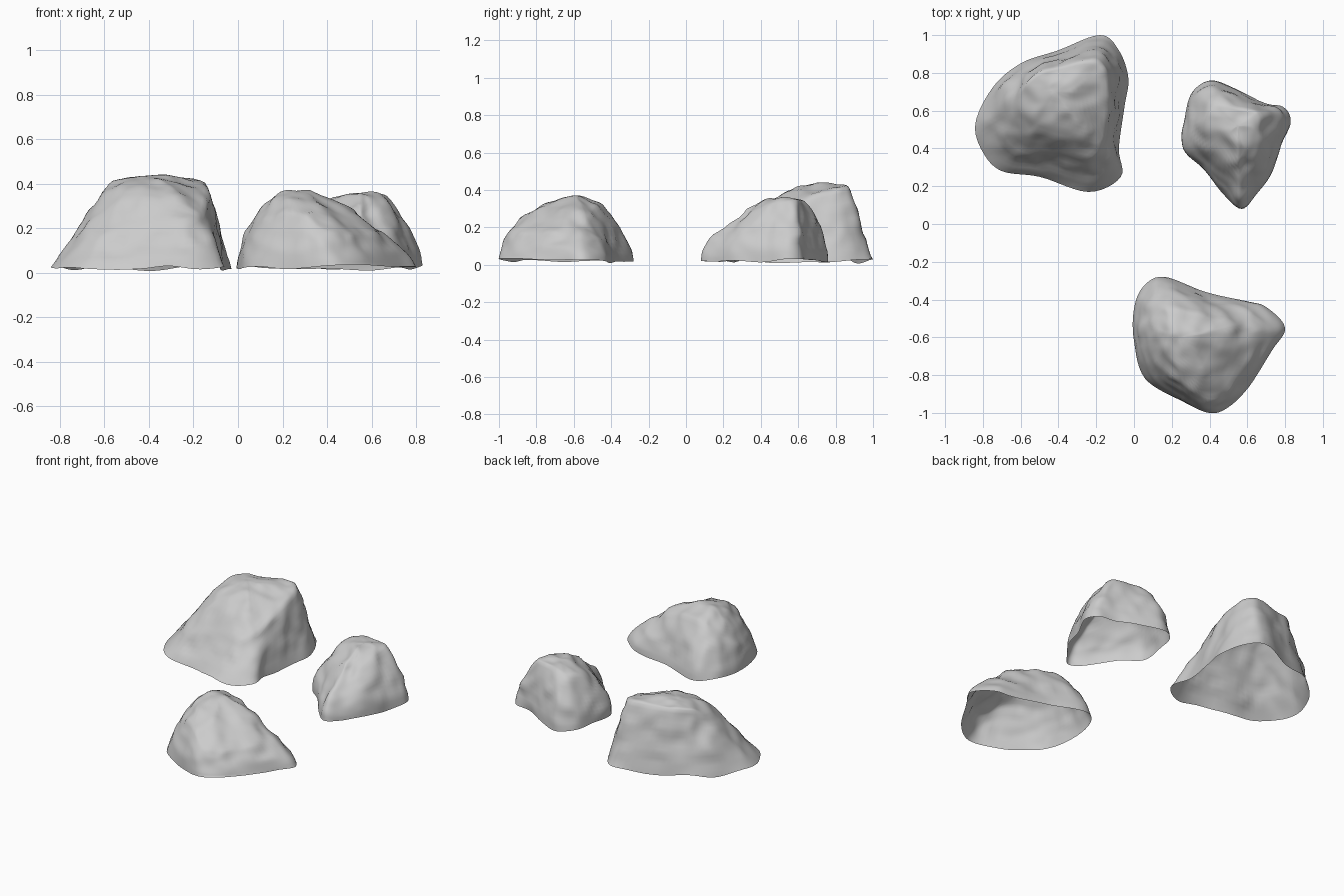
import bpy, bmesh, math
from mathutils import Vector, noise

if "Cube" in bpy.data.objects:
    bpy.data.objects.remove(bpy.data.objects["Cube"])

SUB, SIDE, CAP = 6, 14, 14   # samples per outline span, rings up the flank, rings over the top


def closed_spline(pts):
    """Resample a closed outline with a Catmull-Rom curve."""
    n, out = len(pts), []
    for i in range(n):
        a, b, c, d = (Vector(pts[(i + k) % n]) for k in (-1, 0, 1, 2))
        for s in range(SUB):
            t = s / SUB
            out.append(0.5 * (2 * b + (c - a) * t + (2 * a - 5 * b + 4 * c - d) * t * t
                              + (3 * b - 3 * c + d - a) * t ** 3))
    return out


def rock(name, base, crest, apex, power, seed):
    """Loft from the ground outline to the crest outline, close over the top, roughen."""
    foot = closed_spline([(x, y, 0.025) for x, y in base])
    rim = closed_spline(crest)
    apex = Vector(apex)
    n = len(foot)
    bm = bmesh.new()
    rings = []
    for j in range(SIDE + 1):
        t = j / SIDE
        ring = []
        for f, r in zip(foot, rim):
            p = f.lerp(r, t ** power)
            p.z = f.z + (r.z - f.z) * t
            ring.append(bm.verts.new(p))
        rings.append(ring)
    for j in range(1, CAP):
        t = j / CAP
        ring = []
        for r in rim:
            p = r.lerp(apex, t)
            p.z = r.z + (apex.z - r.z) * math.sin(t * math.pi / 2)
            ring.append(bm.verts.new(p))
        rings.append(ring)
    for lo, hi in zip(rings, rings[1:]):
        for i in range(n):
            k = (i + 1) % n
            bm.faces.new((lo[i], lo[k], hi[k], hi[i]))
    top = bm.verts.new(apex)
    for i in range(n):
        bm.faces.new((rings[-1][i], rings[-1][(i + 1) % n], top))
    # soften the crest slightly, keeping the open rim where it is
    inner = [v for v in bm.verts if not v.is_boundary]
    for _ in range(2):
        bmesh.ops.smooth_vert(bm, verts=inner, factor=0.5,
                              use_axis_x=True, use_axis_y=True, use_axis_z=True)
    bmesh.ops.recalc_face_normals(bm, faces=bm.faces)
    if top.normal.z < 0:
        bmesh.ops.reverse_faces(bm, faces=bm.faces)
    bm.normal_update()
    # lumps and chipped ledges
    off = Vector((seed, seed * 2.3, seed * 0.7))
    moves = []
    for v in bm.verts:
        p = v.co
        fade = min(1, max(0, (p.z - 0.02) / 0.1))
        lump = noise.noise(p * 6 + off) * 0.013 + noise.noise(p * 14 + off) * 0.009
        ledge = (0.25 - abs(noise.noise(p * 7 - off))) * 0.018
        moves.append(v.normal * (lump + ledge) * fade)
    for v, m in zip(bm.verts, moves):
        v.co += m
    # uneven ground edge
    for v in rings[0]:
        v.co.z = max(0, 0.022 + 0.022 * noise.noise(v.co * 5 + off))
    mesh = bpy.data.meshes.new(name)
    bm.to_mesh(mesh)
    bm.free()
    for p in mesh.polygons:
        p.use_smooth = True
    ob = bpy.data.objects.new(name, mesh)
    bpy.context.collection.objects.link(ob)


# Large rock, back left: broad front slope, steep right side
rock("large_rock",
     [(-.84, .53), (-.80, .38), (-.70, .28), (-.50, .25), (-.24, .17), (-.07, .25), (-.08, .40),
      (-.05, .62), (-.03, .77), (-.08, .92), (-.18, 1.0), (-.40, .92), (-.60, .85), (-.75, .72)],
     [(-.60, .66, .38), (-.57, .56, .36), (-.53, .50, .34), (-.45, .47, .34), (-.25, .42, .31),
      (-.16, .42, .26), (-.14, .54, .32), (-.13, .66, .37), (-.13, .76, .395), (-.16, .84, .415),
      (-.22, .87, .42), (-.38, .84, .42), (-.51, .80, .42), (-.58, .74, .41)],
     (-.42, .70, .44), 0.95, 3.1)

# Medium rock, front right: high on the left, sloping down to the right
rock("medium_rock",
     [(0, -.62), (0, -.45), (.05, -.33), (.16, -.28), (.38, -.36), (.60, -.41), (.70, -.44),
      (.80, -.55), (.73, -.67), (.61, -.86), (.50, -.97), (.40, -1.0), (.26, -.94), (.06, -.82)],
     [(.07, -.62, .24), (.08, -.52, .26), (.13, -.46, .30), (.20, -.44, .32), (.36, -.48, .31),
      (.52, -.52, .25), (.60, -.54, .21), (.63, -.58, .19), (.61, -.67, .19), (.55, -.80, .18),
      (.49, -.90, .18), (.39, -.93, .20), (.27, -.86, .27), (.12, -.75, .25)],
     (.24, -.60, .37), 1.4, 7.4)

# Small rock, back right: ridge running down towards the front
rock("small_rock",
     [(.26, .40), (.27, .57), (.31, .70), (.41, .76), (.55, .71), (.68, .64), (.79, .62),
      (.83, .54), (.78, .42), (.73, .27), (.65, .16), (.57, .08), (.47, .16), (.37, .29)],
     [(.36, .46, .27), (.38, .56, .32), (.42, .62, .33), (.47, .63, .34), (.56, .61, .35),
      (.64, .60, .35), (.66, .58, .35), (.67, .54, .34), (.66, .45, .32), (.64, .34, .27),
      (.60, .24, .20), (.56, .18, .18), (.52, .21, .19), (.42, .34, .22)],
     (.55, .52, .365), 1.9, 11.8)
